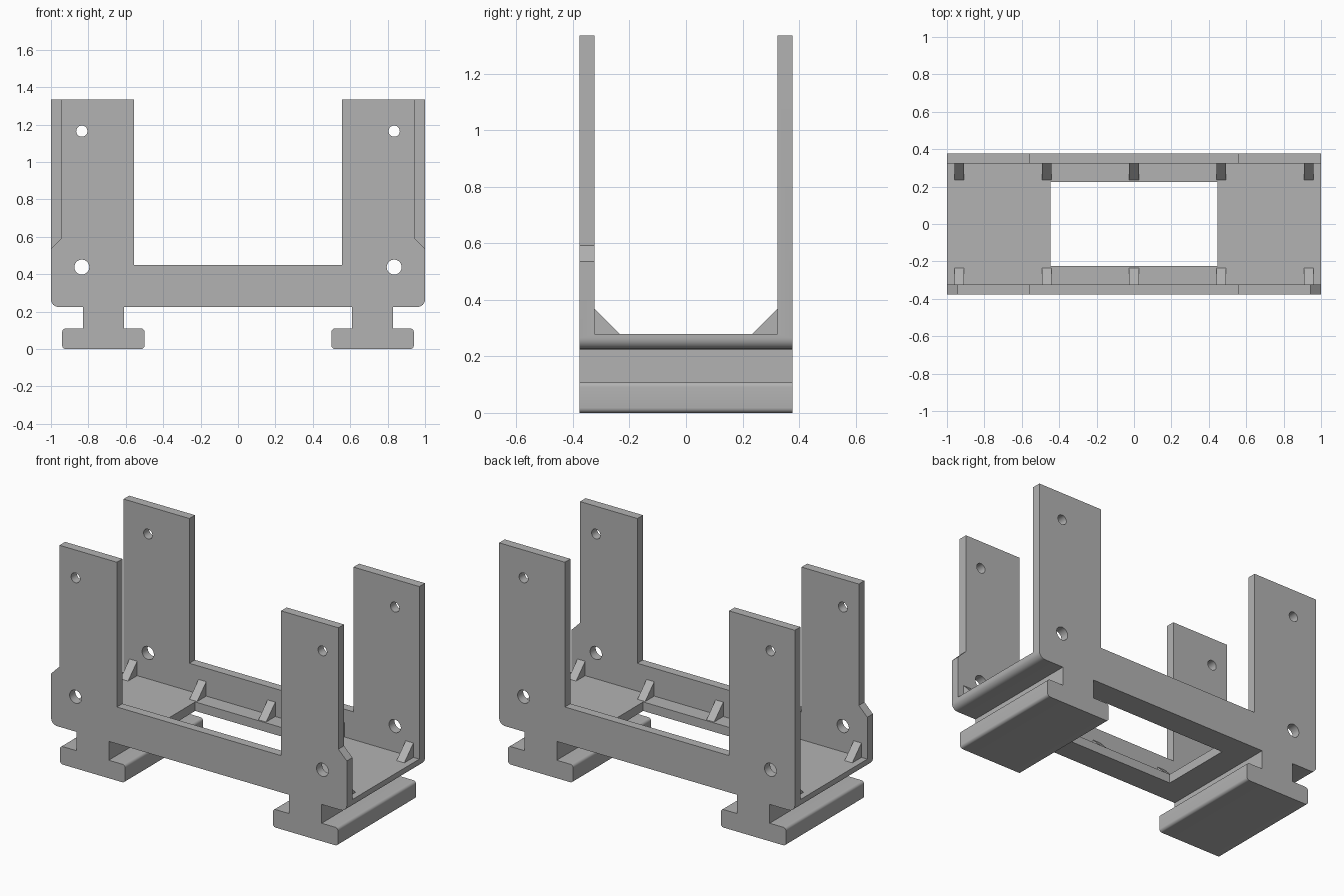
import bpy, bmesh, math
from mathutils import Vector

if "Cube" in bpy.data.objects:
    bpy.data.objects.remove(bpy.data.objects["Cube"], do_unlink=True)

grey = bpy.data.materials.new("plain grey")
grey.use_nodes = True
GREY = (0.45, 0.45, 0.45, 1)
grey.diffuse_color = GREY
grey.node_tree.nodes["Principled BSDF"].inputs["Base Color"].default_value = GREY


def rounded(points, steps=6):
    """Closed outline from (x, z, corner radius) entries, with tangent arcs at corners."""
    out = []
    for i, (x, z, r) in enumerate(points):
        p = Vector((x, z))
        if r == 0:
            out.append(p)
            continue
        a = (Vector(points[i - 1][:2]) - p).normalized()
        b = (Vector(points[(i + 1) % len(points)][:2]) - p).normalized()
        centre = p + (a + b) * r  # corners are all square
        for k in range(steps + 1):
            t = k / steps * math.pi / 2
            out.append(centre - b * r * math.cos(t) - a * r * math.sin(t))
    return out


def prism(name, outline, y0, y1):
    """Extrude an x-z outline along y."""
    bm = bmesh.new()
    face = bm.faces.new([bm.verts.new((x, y0, z)) for x, z in outline])
    new = bmesh.ops.extrude_face_region(bm, geom=[face])["geom"]
    bmesh.ops.translate(bm, vec=(0, y1 - y0, 0),
                        verts=[v for v in new if isinstance(v, bmesh.types.BMVert)])
    bmesh.ops.recalc_face_normals(bm, faces=bm.faces)
    mesh = bpy.data.meshes.new(name)
    bm.to_mesh(mesh)
    bm.free()
    mesh.materials.append(grey)
    obj = bpy.data.objects.new(name, mesh)
    bpy.context.collection.objects.link(obj)
    return obj


def select(obj):
    bpy.ops.object.select_all(action='DESELECT')
    obj.select_set(True)
    bpy.context.view_layer.objects.active = obj


def cut(obj, cutter):
    cutter.hide_render = True
    mod = obj.modifiers.new("cut", 'BOOLEAN')
    mod.operation, mod.solver, mod.object = 'DIFFERENCE', 'EXACT', cutter
    select(obj)
    bpy.ops.object.modifier_apply(modifier=mod.name)
    bpy.data.objects.remove(cutter, do_unlink=True)


def rect(x0, x1, z0, z1):
    return [(x0, z0), (x1, z0), (x1, z1), (x0, z1)]


def circle(x, z, r, n=32):
    return [(x + r * math.cos(2 * math.pi * i / n), z + r * math.sin(2 * math.pi * i / n))
            for i in range(n)]


# Frame silhouette: T-shaped foot, tray edge, upright and low rail, then mirrored
DEPTH, INNER, FLOOR = 0.377, 0.323, 0.28
half = [(.61, .225, 0), (.61, .11, 0), (.5, .11, .018), (.5, 0, .018), (.94, 0, .018),
        (.94, .11, .018), (.83, .11, 0), (.83, .225, 0), (1, .225, .04),
        (1, 1.335, 0), (.555, 1.335, 0), (.555, .45, 0)]
outline = half + [(-x, z, r) for x, z, r in reversed(half)]
frame = prism("frame", rounded(outline), -DEPTH, DEPTH)

# Channel between the walls, and the opening in the floor
cut(frame, prism("channel_cutter", rect(-1.2, 1.2, FLOOR, 1.5), -INNER, INNER))
cut(frame, prism("opening_cutter", rect(-.447, .447, .2, .4), -.225, .225))

# Screw holes and the narrowed front uprights
for s in (-1, 1):
    cut(frame, prism("upper_hole_cutter", circle(s * .835, 1.165, .03), -.5, .5))
    cut(frame, prism("lower_hole_cutter", circle(s * .835, .438, .04), -.5, .5))
    notch = [(s * .943, .593), (s * 1.1, .436), (s * 1.1, 1.5), (s * .943, 1.5)]
    cut(frame, prism("notch_cutter", notch, -.5, -.2))

select(frame)
bpy.ops.object.shade_smooth_by_angle(angle=math.radians(30))

# Triangular gussets bracing the walls to the floor
for side, s in (("front", -1), ("back", 1)):
    for i in range(5):
        x = (i - 2) * .467
        g = prism(f"{side}_gusset_{i + 1}", rect(x - .026, x + .026, FLOOR, FLOOR + .088),
                  s * (INNER - .088), s * INNER)
        # collapse the upper inner edge to make the slope
        bm = bmesh.new()
        bm.from_mesh(g.data)
        for v in bm.verts:
            if abs(v.co.y) < INNER - .01:
                v.co.z = FLOOR
        bmesh.ops.remove_doubles(bm, verts=bm.verts, dist=1e-4)
        bmesh.ops.recalc_face_normals(bm, faces=bm.faces)
        bm.to_mesh(g.data)
        bm.free()
